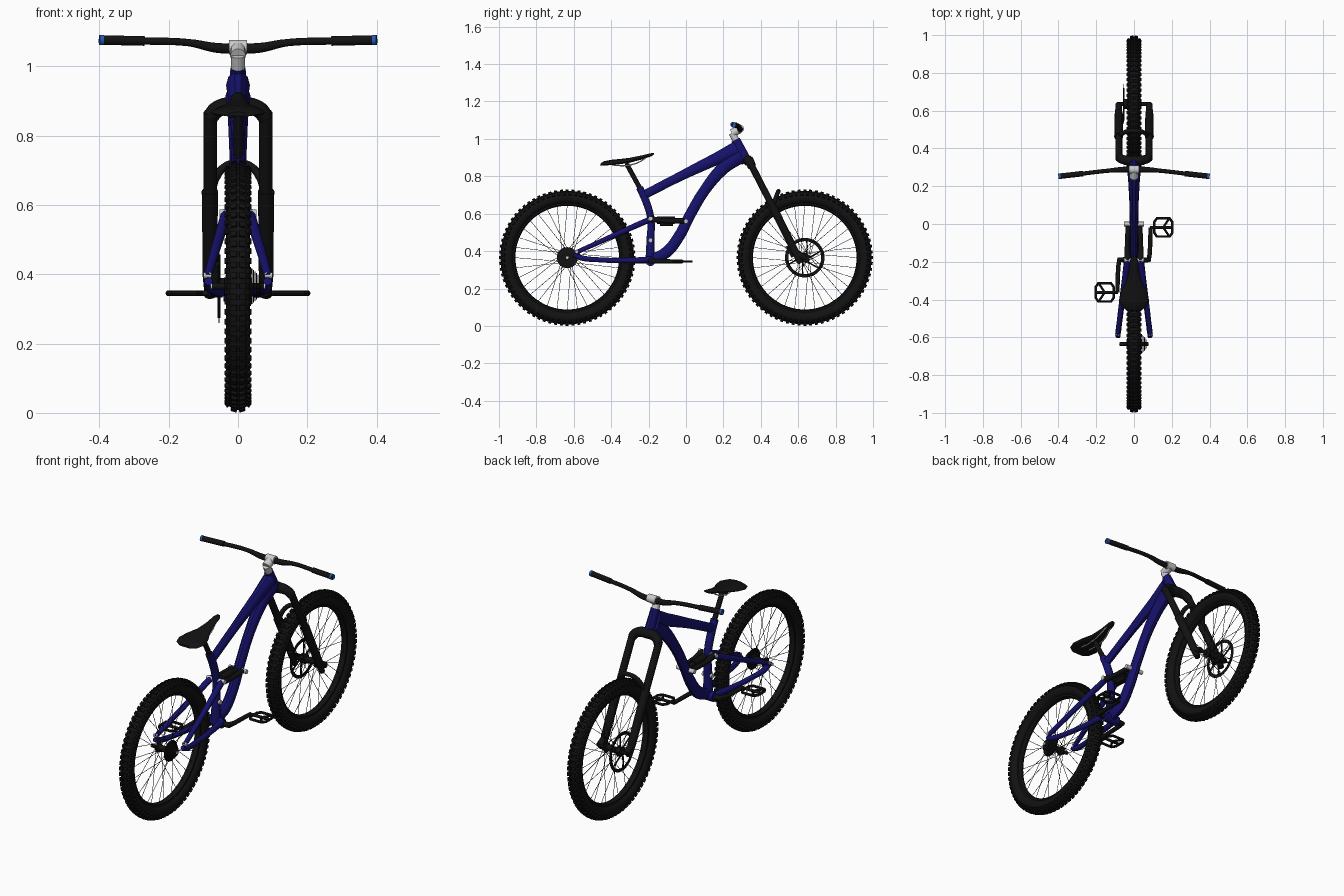
import bpy, bmesh, math
from mathutils import Matrix, Vector

if "Cube" in bpy.data.objects:
    bpy.data.objects.remove(bpy.data.objects["Cube"])

def material(name, rgb):
    m = bpy.data.materials.new(name)
    m.diffuse_color = (*rgb, 1)
    m.use_nodes = True
    m.node_tree.nodes["Principled BSDF"].inputs["Base Color"].default_value = m.diffuse_color
    return m

BLACK = material("black", (0.006, 0.006, 0.006))
BLUE = material("navy", (0.008, 0.006, 0.15))
CAP = material("cap_blue", (0.02, 0.1, 0.5))
SILVER = material("silver", (0.6, 0.6, 0.6))

def finish(name, bm, mat):
    bmesh.ops.recalc_face_normals(bm, faces=bm.faces)
    me = bpy.data.meshes.new(name)
    bm.to_mesh(me)
    bm.free()
    ob = bpy.data.objects.new(name, me)
    bpy.context.collection.objects.link(ob)
    me.materials.append(mat)
    return ob

def tube(name, pts, r, mat, flat=1.0, straight=False, closed=False, res=3):
    """Round tube through points; r is one radius or one per point; flat squeezes x."""
    rs = r if isinstance(r, (list, tuple)) else [r] * len(pts)
    cu = bpy.data.curves.new(name, 'CURVE')
    cu.dimensions = '3D'
    cu.bevel_depth, cu.bevel_resolution = 1.0, res
    cu.use_fill_caps, cu.resolution_u = True, 6
    sp = cu.splines.new('POLY' if straight else 'BEZIER')
    seq = sp.points if straight else sp.bezier_points
    seq.add(len(pts) - 1)
    for p, co, rad in zip(seq, pts, rs):
        p.co = (*co, 1) if straight else co
        p.radius = rad
        if not straight:
            p.handle_left_type = p.handle_right_type = 'AUTO'
    sp.use_cyclic_u = closed
    tmp = bpy.data.objects.new(name + "_curve", cu)
    bpy.context.collection.objects.link(tmp)
    bpy.context.view_layer.update()
    me = bpy.data.meshes.new_from_object(tmp)
    bpy.data.objects.remove(tmp)
    bm = bmesh.new()
    bm.from_mesh(me)
    bmesh.ops.remove_doubles(bm, verts=bm.verts, dist=1e-5)
    bmesh.ops.scale(bm, vec=(flat, 1, 1), verts=bm.verts)
    ob = finish(name, bm, mat)
    ob.data.materials.clear()
    ob.data.materials.append(mat)
    return ob

def lathe(name, profile, y, z, mat, steps=64):
    """Closed (x, radius) profile spun round an axle along x."""
    bm = bmesh.new()
    rings = []
    for i in range(steps):
        a = 2 * math.pi * i / steps
        rings.append([bm.verts.new((x, y + r * math.cos(a), z + r * math.sin(a))) for x, r in profile])
    n = len(profile)
    for i in range(steps):
        A, B = rings[i], rings[(i + 1) % steps]
        for j in range(n):
            k = (j + 1) % n
            bm.faces.new((A[j], A[k], B[k], B[j]))
    return finish(name, bm, mat)

def pin(name, x0, x1, y, z, r, mat):
    return tube(name, [(x0, y, z), (x1, y, z)], r, mat, straight=True)

WZ, WY = 0.365, 0.635

def wheel(tag, y):
    # tyre carcass, rim and hub
    lathe(tag + "_tyre", [(0.034 * math.sin(a), 0.322 + 0.035 * math.cos(a))
          for a in (2 * math.pi * i / 16 for i in range(16))], y, WZ, BLACK, 80)
    lathe(tag + "_rim", [(-.017, .298), (.017, .298), (.016, .283), (.007, .277), (-.007, .277), (-.016, .283)],
          y, WZ, BLACK, 80)
    lathe(tag + "_hub", [(-.04, .008), (-.04, .026), (-.033, .026), (-.028, .016), (.028, .016), (.033, .026),
          (.04, .026), (.04, .008)], y, WZ, BLACK, 24)
    # tread knobs in four staggered rows
    bm = bmesh.new()
    for i in range(72):
        for deg, size in ((-58, .014), (-18, .017), (18, .017), (58, .014)):
            a = math.radians(deg)
            t = 2 * math.pi * (i + (0.5 if abs(deg) > 30 else 0)) / 72
            m = (Matrix.Translation((0, y, WZ)) @ Matrix.Rotation(t, 4, 'X') @ Matrix.Translation((0, 0, .322))
                 @ Matrix.Rotation(a, 4, 'Y') @ Matrix.Translation((0, 0, .037)))
            bmesh.ops.create_cube(bm, size=1, matrix=m @ Matrix.Diagonal((size, .016, .010, 1)))
    finish(tag + "_tread", bm, BLACK)
    # crossed spokes
    bm = bmesh.new()
    for i in range(32):
        s = 1 if i % 2 else -1
        t = 2 * math.pi * i / 32
        h = t + (1.2 if i % 4 < 2 else -1.2)
        a = Vector((s * .036, y + .024 * math.cos(h), WZ + .024 * math.sin(h)))
        b = Vector((s * .004, y + .280 * math.cos(t), WZ + .280 * math.sin(t)))
        d = b - a
        m = Matrix.Translation((a + b) / 2) @ d.to_track_quat('Z', 'Y').to_matrix().to_4x4()
        bmesh.ops.create_cone(bm, segments=5, radius1=.0013, radius2=.0013, depth=d.length, cap_ends=True, matrix=m)
    finish(tag + "_spokes", bm, BLACK)

wheel("front", WY)
wheel("rear", -WY)

# brake rotor on the front wheel, with swept arms
lathe("rotor_ring", [(-.056, .088), (-.056, .106), (-.053, .106), (-.053, .088)], WY, WZ, BLACK, 48)
for i in range(6):
    a = i * math.pi / 3
    tube("rotor_arm", [(-.0545, WY + r * math.cos(a + o), WZ + r * math.sin(a + o))
         for r, o in ((.02, 0), (.055, .3), (.092, .4))], .004, BLACK)
pin("rotor_carrier", -.058, -.035, WY, WZ, .026, BLACK)

# cassette of stepped sprockets
for i in range(8):
    lathe("cassette_sprocket", [(.034 + i * .0045, .01), (.034 + i * .0045, .056 - i * .0045),
          (.037 + i * .0045, .056 - i * .0045), (.037 + i * .0045, .01)], -WY, WZ, BLACK, 32)
pin("rear_axle", -.075, .075, -WY, WZ, .010, BLACK)
pin("front_axle", -.09, .09, WY, WZ, .010, BLACK)

# main frame
tube("head_tube", [(0, .265, .995), (0, .325, .875)], [.026, .031], BLUE, .85, True)
tube("top_tube", [(0, .275, .945), (0, .16, .892), (0, -.03, .80), (0, -.225, .70)],
     [.046, .034, .026, .024], BLUE, .75)
tube("down_tube", [(0, .295, .915), (0, .20, .845), (0, .10, .725), (0, .02, .59), (0, -.04, .475),
     (0, -.11, .39), (0, -.19, .355)], [.045, .036, .030, .030, .031, .032, .028], BLUE, .8)
tube("seat_tube", [(0, -.248, .74), (0, -.21, .655), (0, -.188, .57), (0, -.19, .46), (0, -.192, .35)],
     [.020, .021, .020, .022, .026], BLUE)
pin("bottom_bracket", -.042, .042, -.19, .347, .027, BLUE)

# saddle lofted from rounded sections: y, top z, half width, depth
tube("seat_post", [(0, -.315, .862), (0, -.24, .725)], .0135, BLACK, straight=True)
bm = bmesh.new()
rings = []
for y, z, w, d in ((-.458, .868, .035, .012), (-.44, .880, .066, .022), (-.40, .888, .079, .028),
                   (-.35, .893, .066, .028), (-.30, .899, .040, .026), (-.24, .911, .025, .022),
                   (-.185, .924, .019, .017), (-.170, .926, .011, .009)):
    rings.append([bm.verts.new((w * math.cos(a), y, z - d * .5 + d * .5 * math.sin(a) - .008 * math.cos(a) ** 2
                 * (w / .079))) for a in (2 * math.pi * k / 16 for k in range(16))])
for A, B in zip(rings, rings[1:]):
    for k in range(16):
        bm.faces.new((A[k], A[(k + 1) % 16], B[(k + 1) % 16], B[k]))
bm.faces.new(rings[0])
bm.faces.new(rings[-1])
finish("saddle", bm, BLACK)
pin("seat_clamp", -.026, .026, -.315, .862, .011, BLACK)

# fork crown, brace and steering parts
tube("fork_crown", [(-.08, .352, .853), (-.06, .342, .876), (0, .332, .885), (.06, .342, .876), (.08, .352, .853)],
     [.023, .024, .029, .024, .023], BLACK)
tube("fork_brace", [(-.077, .462, .635), (-.063, .478, .68), (-.035, .490, .712), (0, .494, .720),
     (.035, .490, .712), (.063, .478, .68), (.077, .462, .635)], .012, BLACK)
tube("headset_spacers", [(0, .268, .99), (0, .247, 1.032)], .020, SILVER, straight=True)
tube("stem", [(0, .245, 1.03), (0, .288, 1.052)], .023, SILVER, straight=True)
pin("stem_clamp", -.026, .026, .288, 1.055, .022, SILVER)
tube("handlebar", [(-.40, .252, 1.076), (-.27, .267, 1.073), (-.14, .282, 1.068), (-.06, .288, 1.053),
     (0, .289, 1.052), (.06, .288, 1.053), (.14, .282, 1.068), (.27, .267, 1.073), (.40, .252, 1.076)],
     [.011, .011, .011, .015, .016, .015, .011, .011, .011], BLACK)

for s in (-1, 1):
    # fork legs with dropouts
    tube("fork_stanchion", [(s * .08, .345, .868), (s * .08, .475, .615)], .019, BLACK, straight=True)
    tube("fork_lower", [(s * .081, .462, .640), (s * .081, .475, .615), (s * .081, .585, .395), (s * .081, .612, .335)],
         [.024, .023, .021, .015], BLACK, straight=True)
    tube("fork_dropout", [(s * .081, .59, .385), (s * .081, .637, .363)], [.019, .017], BLACK, straight=True)
    # grips
    tube("grip", [(s * .392, .253, 1.0758), (s * .27, .267, 1.073)], .0145, BLACK, straight=True)
    tube("grip_end", [(s * .40, .252, 1.076), (s * .388, .2535, 1.0757)], .0155, CAP, straight=True)
    # rear stays
    tube("seat_stay", [(s * .033, -.18, .575), (s * .044, -.26, .540), (s * .066, -.42, .468), (s * .088, -.59, .392)],
         [.016, .016, .014, .012], BLUE)
    tube("chain_stay", [(s * .036, -.19, .355), (s * .052, -.32, .350), (s * .070, -.47, .354), (s * .082, -.56, .364),
         (s * .085, -.60, .380)], [.017, .015, .014, .015, .012], BLUE)
    pin("stay_pivot", s * .076, s * .100, -.585, .397, .009, SILVER)
    pin("axle_nut", s * .066, s * .080, -WY, WZ, .008, SILVER)
    # rocker link plates and pivots
    tube("rocker_link", [(s * .034, -.19, .572), (s * .036, -.12, .562), (s * .030, -.01, .562)],
         [.018, .013, .014], BLACK)
    for y, z in ((-.19, .575), (0, .560), (-.19, .458)):
        pin("frame_pivot", s * .015, s * .054 if z > .5 else s * .030, y, z, .012, SILVER)
    # rails under the saddle
    tube("saddle_rail", [(s * .028, -.43, .872), (s * .024, -.37, .858), (s * .022, -.27, .868), (s * .010, -.195, .912)],
         .0035, SILVER)
    # cranks and cage pedals
    py = -.19 + s * .172
    tube("crank_arm", [(s * .045, -.19, .347), (s * .078, -.19, .347), (s * .084, -.15 if s > 0 else -.23, .346),
         (s * .088, py, .345)], [.015, .015, .012, .011], BLACK, straight=True)
    cx = s * .155
    tube("pedal_cage", [(cx + dx, py + dy, .345) for dx, dy in
         ((-.048, -.028), (-.034, -.048), (.034, -.048), (.048, -.028), (.048, .028), (.034, .048), (-.034, .048),
          (-.048, .028))], .007, BLACK, straight=True, closed=True, res=1)
    pin("pedal_axle", s * .085, s * .205, py, .345, .008, BLACK)
    for e in (-1, 1):
        tube("pedal_strut", [(cx, py, .345), (cx + s * .03, py + e * .045, .345)], .006, BLACK, straight=True, res=1)

# shock absorber between link and down tube
tube("shock_body", [(0, -.155, .566), (0, -.06, .565)], .021, BLACK, straight=True)
tube("shock_shaft", [(0, -.06, .565), (0, .005, .562)], .014, BLACK, straight=True)
tube("shock_reservoir", [(0, -.14, .546), (0, -.07, .546)], .013, BLACK, straight=True)
# brake caliper on the left fork leg
tube("brake_caliper", [(-.066, .545, .43), (-.066, .575, .37)], .014, BLACK, straight=True)

# smooth shading with sharp edges kept
bpy.ops.object.select_all(action='DESELECT')
for ob in bpy.context.scene.objects:
    ob.select_set(True)
    bpy.context.view_layer.objects.active = ob
bpy.ops.object.shade_smooth_by_angle(angle=math.radians(40))
